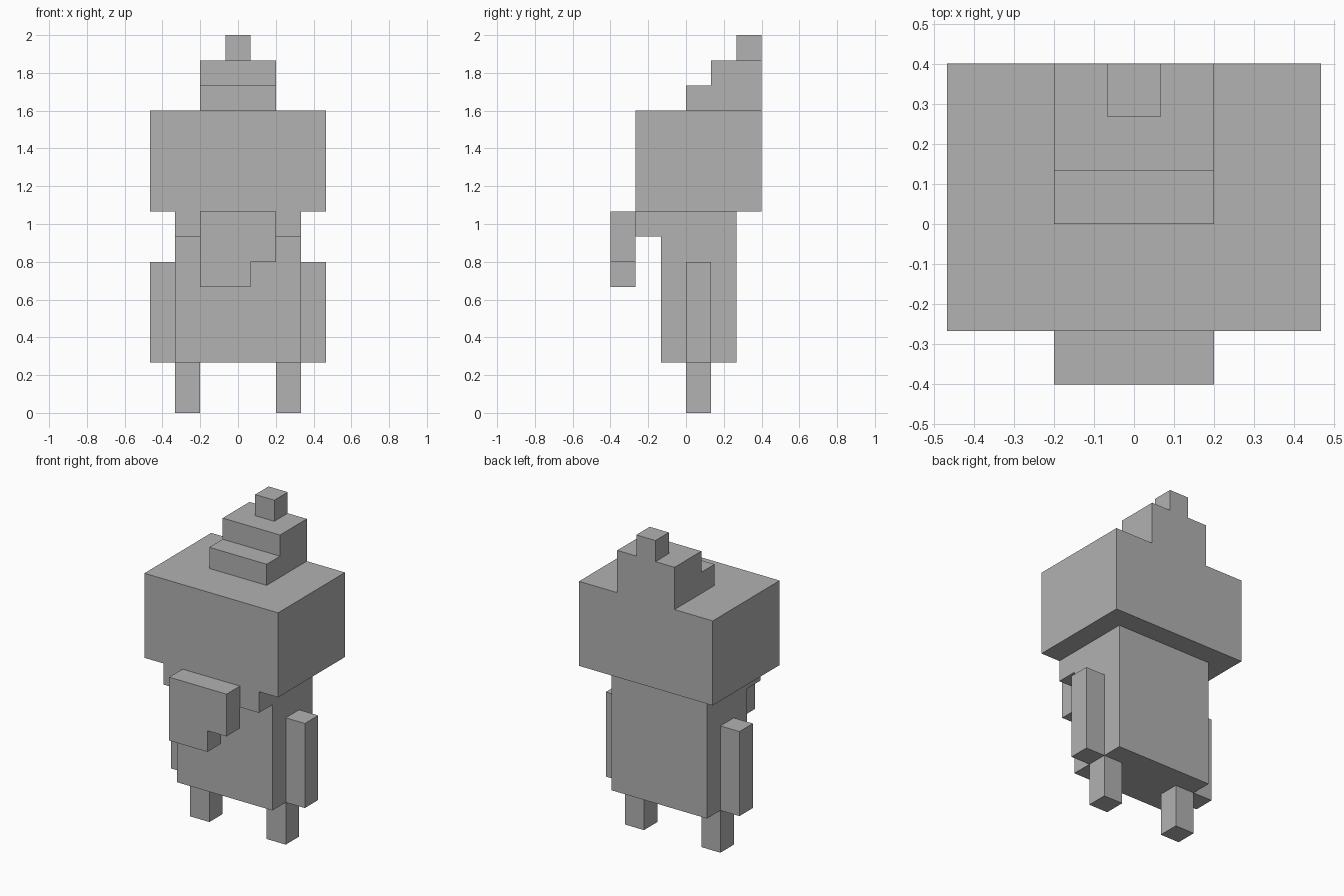
import bpy
import bmesh

old = bpy.data.objects.get("Cube")
if old:
    bpy.data.objects.remove(old, do_unlink=True)

U = 2 / 15  # one building block

grey = bpy.data.materials.new("plain_grey")
grey.use_nodes = True
colour = (0.445, 0.445, 0.445, 1)
grey.diffuse_color = colour
grey.node_tree.nodes["Principled BSDF"].inputs["Base Color"].default_value = colour


def prism(name, outline, start, end, axis):
    """Extrude a block outline along x (outline in y, z) or y (outline in x, z)."""
    def place(a, b, depth):
        p = (depth, a, b) if axis == "x" else (a, depth, b)
        return [c * U for c in p]

    bm = bmesh.new()
    face = bm.faces.new([bm.verts.new(place(a, b, start)) for a, b in outline])
    moved = bmesh.ops.extrude_face_region(bm, geom=[face])["geom"]
    shift = place(0, 0, end - start)
    bmesh.ops.translate(bm, vec=shift,
                        verts=[g for g in moved if isinstance(g, bmesh.types.BMVert)])
    bmesh.ops.recalc_face_normals(bm, faces=bm.faces)
    mesh = bpy.data.meshes.new(name)
    bm.to_mesh(mesh)
    bm.free()
    mesh.materials.append(grey)
    obj = bpy.data.objects.new(name, mesh)
    bpy.context.collection.objects.link(obj)
    return obj


def box(name, x, y, z):
    outline = [(y[0], z[0]), (y[1], z[0]), (y[1], z[1]), (y[0], z[1])]
    return prism(name, outline, x[0], x[1], "x")


# Head with stepped hat and its tip
box("head", (-3.5, 3.5), (-2, 3), (8, 12))
prism("stepped_hat", [(0, 12), (3, 12), (3, 14), (1, 14), (1, 13), (0, 13)],
      -1.5, 1.5, "x")
box("hat_tip", (-0.5, 0.5), (2, 3), (14, 15))

# Body with the overhanging collar at the front
prism("body", [(-1, 2), (2, 2), (2, 8), (-2, 8), (-2, 7), (-1, 7)],
      -2.5, 2.5, "x")

# Beard, notched at its lower left corner
prism("beard", [(-1.5, 5), (0.5, 5), (0.5, 6), (1.5, 6), (1.5, 8), (-1.5, 8)],
      -3, -2, "y")

# Arms and legs
for side, s in (("left", 1), ("right", -1)):
    box(side + "_arm", sorted((s * 2.5, s * 3.5)), (0, 1), (2, 6))
    box(side + "_leg", sorted((s * 1.5, s * 2.5)), (0, 1), (0, 2))
